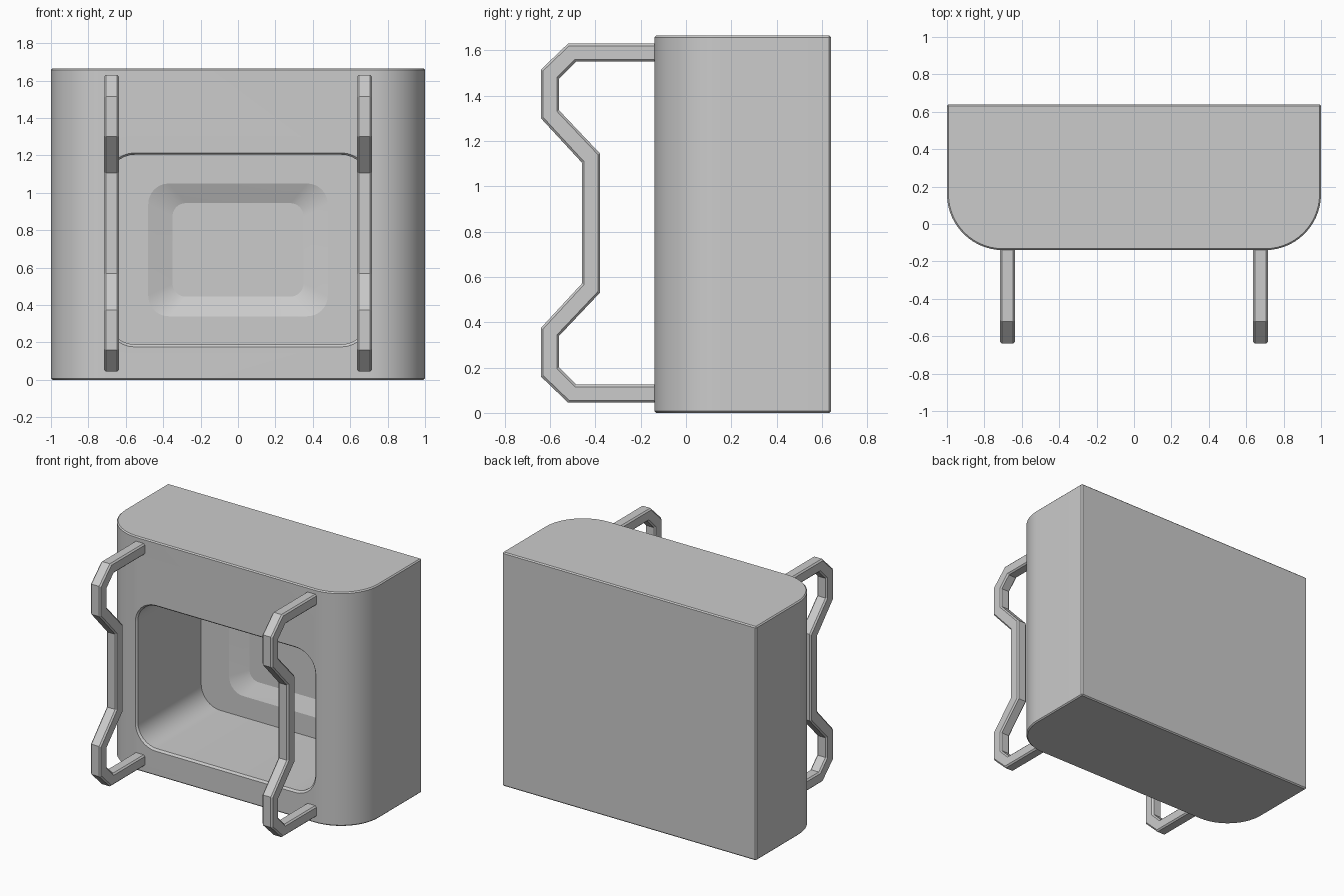
import bpy, bmesh, math

if "Cube" in bpy.data.objects:
    bpy.data.objects.remove(bpy.data.objects["Cube"])

grey = bpy.data.materials.new("plain grey")
grey.diffuse_color = (0.6, 0.6, 0.6, 1)
grey.use_nodes = True
grey.node_tree.nodes["Principled BSDF"].inputs["Base Color"].default_value = grey.diffuse_color


def make_object(name, bm):
    bmesh.ops.recalc_face_normals(bm, faces=bm.faces)
    mesh = bpy.data.meshes.new(name)
    bm.to_mesh(mesh)
    bm.free()
    mesh.materials.append(grey)
    ob = bpy.data.objects.new(name, mesh)
    bpy.context.collection.objects.link(ob)
    return ob


def loft(name, rings):
    """Join rings of equal point count and cap both ends."""
    bm = bmesh.new()
    loops = [[bm.verts.new(p) for p in ring] for ring in rings]
    n = len(loops[0])
    for a, b in zip(loops, loops[1:]):
        for i in range(n):
            j = (i + 1) % n
            bm.faces.new((a[i], a[j], b[j], b[i]))
    bm.faces.new(loops[0])
    bm.faces.new(loops[-1])
    return make_object(name, bm)


def arc(cx, cy, r, start, steps):
    """Quarter circle starting at an angle in degrees."""
    return [(cx + r * math.cos(math.radians(start + 90 * i / steps)),
             cy + r * math.sin(math.radians(start + 90 * i / steps)))
            for i in range(steps + 1)]


def rounded_rect(y, hw, z0, z1, r):
    pts = []
    for cx, cz, start in ((hw - r, z1 - r, 0), (r - hw, z1 - r, 90),
                          (r - hw, z0 + r, 180), (hw - r, z0 + r, 270)):
        pts += arc(cx, cz, r, start, 8)
    return [(x, y, z) for x, z in pts]


def apply_all(ob):
    bpy.ops.object.select_all(action='DESELECT')
    ob.select_set(True)
    bpy.context.view_layer.objects.active = ob
    for m in list(ob.modifiers):
        bpy.ops.object.modifier_apply(modifier=m.name)


def add_bevel(ob, width, angle):
    m = ob.modifiers.new("edge_bevel", 'BEVEL')
    m.width = width
    m.segments = 1
    m.limit_method = 'ANGLE'
    m.angle_limit = math.radians(angle)


# Body: block with large rounded front corners
front, back, height, r = -0.14, 0.64, 1.665, 0.3
outline = [(1, back), (-1, back)]
outline += arc(r - 1, front + r, r, 180, 14) + arc(1 - r, front + r, r, 270, 14)
body = loft("body", [[(x, y, z) for x, y in outline] for z in (0, height)])
add_bevel(body, 0.008, 40)

# Cavity with a softened rim and a shallow tapered recess in its back wall
cutter = loft("cavity_cutter", [
    rounded_rect(-0.30, 0.712, 0.176, 1.214, 0.162),
    rounded_rect(front, 0.712, 0.176, 1.214, 0.162),
    rounded_rect(front + 0.012, 0.70, 0.19, 1.204, 0.15),
    rounded_rect(0.585, 0.70, 0.19, 1.204, 0.15),
    rounded_rect(0.585, 0.48, 0.34, 1.05, 0.11),
    rounded_rect(0.63, 0.35, 0.445, 0.945, 0.07)])
cutter.hide_render = True
cut = body.modifiers.new("cavity", 'BOOLEAN')
cut.object = cutter
cut.operation = 'DIFFERENCE'
cut.solver = 'EXACT'
apply_all(body)
bpy.data.objects.remove(cutter)
bpy.ops.object.shade_smooth_by_angle(angle=math.radians(15))

# Handles: bent square bars, one on each side of the opening
outer = [(-0.10, 1.63), (-0.52, 1.63), (-0.64, 1.515), (-0.64, 1.30), (-0.46, 1.105),
         (-0.46, 0.57), (-0.64, 0.375), (-0.64, 0.16), (-0.52, 0.045), (-0.10, 0.045)]
inner = [(-0.10, 1.55), (-0.485, 1.55), (-0.56, 1.475), (-0.56, 1.335), (-0.38, 1.145),
         (-0.38, 0.53), (-0.56, 0.34), (-0.56, 0.20), (-0.485, 0.125), (-0.10, 0.125)]
for side, name in ((-1, "left_handle"), (1, "right_handle")):
    bm = bmesh.new()
    cols = [[bm.verts.new((side * 0.676 + dx, y, z)) for y, z in path]
            for dx, path in ((-0.04, outer), (0.04, outer), (0.04, inner), (-0.04, inner))]
    for k in range(4):
        a, b = cols[k], cols[(k + 1) % 4]
        for i in range(len(outer) - 1):
            bm.faces.new((a[i], a[i + 1], b[i + 1], b[i]))
    for end in (0, -1):
        bm.faces.new([c[end] for c in cols])
    handle = make_object(name, bm)
    add_bevel(handle, 0.01, 75)
    apply_all(handle)
    bpy.ops.object.shade_smooth_by_angle(angle=math.radians(15))
